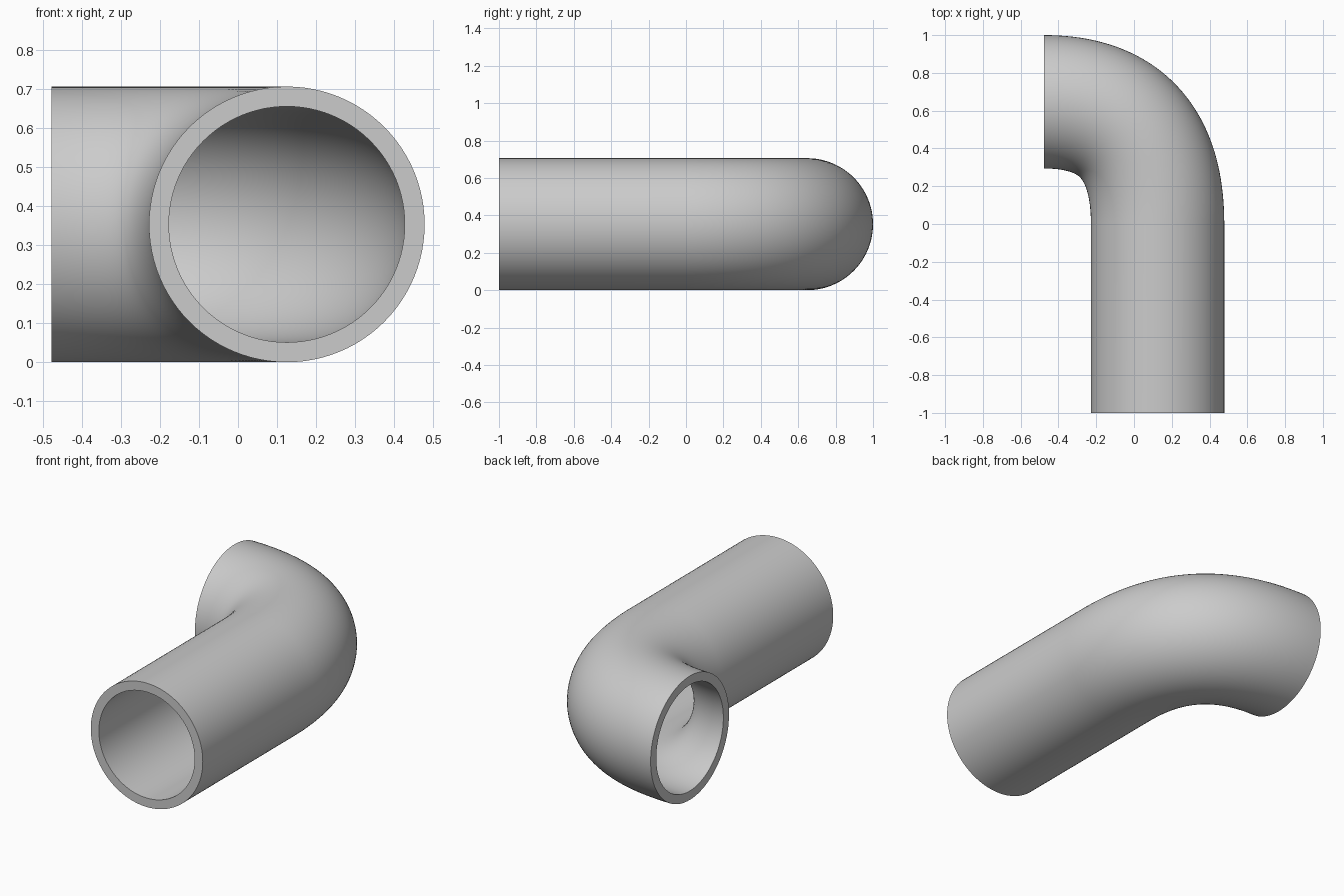
import bpy, bmesh, math
from mathutils import Vector

cube = bpy.data.objects.get("Cube")
if cube:
    bpy.data.objects.remove(cube, do_unlink=True)

OUTER, INNER = 0.353, 0.302
SIDES, BEND_STEPS = 96, 40

grey = bpy.data.materials.new("plain grey")
grey.use_nodes = True
colour = (0.6, 0.6, 0.6, 1)
grey.diffuse_color = colour
grey.node_tree.nodes["Principled BSDF"].inputs["Base Color"].default_value = colour

# Centre line: a straight run followed by a quadratic elbow
front = Vector((0.125, -1, OUTER))
start = Vector((0.125, 0, OUTER))
corner = Vector((0.125, 0.647, OUTER))
end = Vector((-0.477, 0.647, OUTER))
stations = [(front, Vector((0, 1, 0)))]
for i in range(BEND_STEPS + 1):
    t = i / BEND_STEPS
    point = start * (1 - t) ** 2 + corner * 2 * t * (1 - t) + end * t * t
    tangent = (corner - start) * (1 - t) + (end - corner) * t
    stations.append((point, tangent.normalized()))

bm = bmesh.new()


def ring(point, tangent, radius):
    up = Vector((0, 0, 1))
    side = tangent.cross(up)
    angles = [2 * math.pi * i / SIDES for i in range(SIDES)]
    return [bm.verts.new(point + radius * (math.cos(a) * side + math.sin(a) * up))
            for a in angles]


def bridge(a, b):
    for i in range(SIDES):
        j = (i + 1) % SIDES
        bm.faces.new((a[i], a[j], b[j], b[i]))


# Outer wall, inner wall and the flat rims joining them
outer = [ring(p, t, OUTER) for p, t in stations]
inner = [ring(p, t, INNER) for p, t in stations]
for wall in (outer, inner):
    for a, b in zip(wall, wall[1:]):
        bridge(a, b)
for k in (0, -1):
    bridge(outer[k], inner[k])
bmesh.ops.recalc_face_normals(bm, faces=bm.faces)

mesh = bpy.data.meshes.new("elbow_pipe")
bm.to_mesh(mesh)
bm.free()
mesh.materials.append(grey)
pipe = bpy.data.objects.new("elbow_pipe", mesh)
bpy.context.collection.objects.link(pipe)

# Smooth walls with crisp rims
bpy.ops.object.select_all(action="DESELECT")
pipe.select_set(True)
bpy.context.view_layer.objects.active = pipe
bpy.ops.object.shade_smooth_by_angle(angle=math.radians(35))
